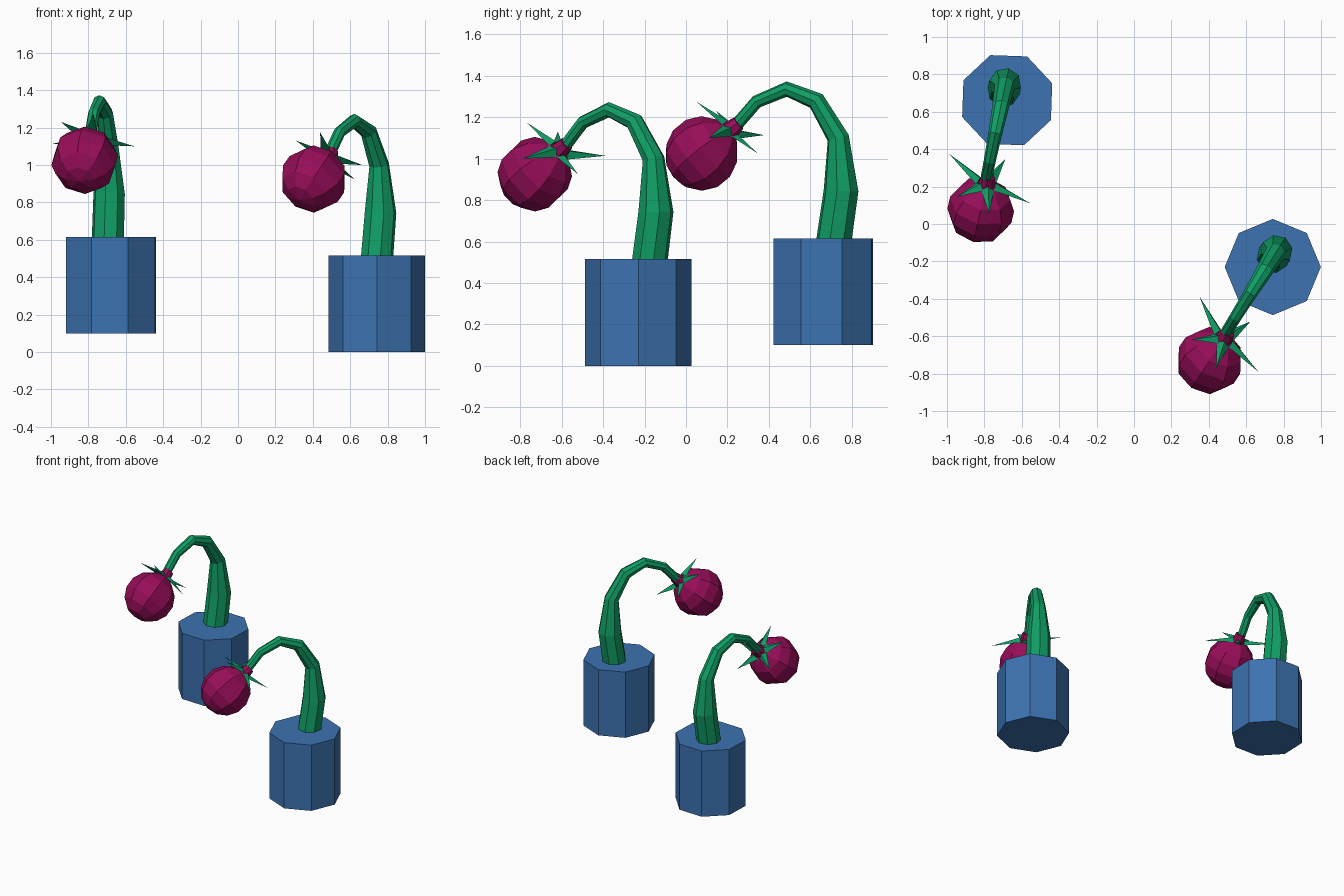
import bpy, bmesh
from math import sin, cos, radians, pi
from mathutils import Vector, Matrix

if "Cube" in bpy.data.objects:
    bpy.data.objects.remove(bpy.data.objects["Cube"])


def material(name, rgb):
    m = bpy.data.materials.new(name)
    m.diffuse_color = (*rgb, 1)
    m.use_nodes = True
    m.node_tree.nodes["Principled BSDF"].inputs["Base Color"].default_value = m.diffuse_color
    return m


BLUE = material("blue", (0.045, 0.17, 0.44))
GREEN = material("green", (0.005, 0.34, 0.13))
CRIMSON = material("crimson", (0.31, 0.004, 0.10))

SIDE = Vector((0.834, -0.552, 0)).normalized()     # normal of the stem's bending plane
AXIS = Vector((0.43, 0.65, 0.62)).normalized()     # bulb centre to neck
AXIS = (AXIS - SIDE * AXIS.dot(SIDE)).normalized()
UP = AXIS.cross(SIDE)
if UP.z < 0:
    UP = -UP
BULB = Vector((-0.338, -0.5, 0.925))


def make(name, bm, mat, placement):
    bmesh.ops.recalc_face_normals(bm, faces=bm.faces)
    mesh = bpy.data.meshes.new(name)
    bm.to_mesh(mesh)
    bm.free()
    mesh.materials.append(mat)
    ob = bpy.data.objects.new(name, mesh)
    ob.matrix_world = placement
    bpy.context.collection.objects.link(ob)


def tube(rings, sides=8):
    """Skin a list of (centre, radius, axis_u, axis_v) rings and cap the ends."""
    bm = bmesh.new()
    loops = []
    for c, r, u, v in rings:
        loops.append([bm.verts.new(c + r * (u * cos(2 * pi * i / sides) + v * sin(2 * pi * i / sides)))
                      for i in range(sides)])
    for a, b in zip(loops, loops[1:]):
        for i in range(sides):
            j = (i + 1) % sides
            bm.faces.new((a[i], a[j], b[j], b[i]))
    bm.faces.new(loops[0])
    bm.faces.new(loops[-1])
    return bm


def plant(label, placement):
    X, Y = Vector((1, 0, 0)), Vector((0, 1, 0))
    # pot
    make("pot_" + label, tube([(Vector((0, 0, z)), 0.257, X, Y) for z in (0, 0.515)]), BLUE, placement)

    # stem: y, z, radius along the bend
    path = [(0.055, 0.505, 0.088), (0.085, 0.745, 0.086), (0.073, 1.0, 0.054), (-0.018, 1.178, 0.045),
            (-0.142, 1.236, 0.037), (-0.268, 1.175, 0.032), (-0.35, 1.066, 0.031)]
    pts = [Vector((0.02 - 0.62 * (0.085 - y), y, z)) for y, z, r in path]
    rings = []
    for i, p in enumerate(pts):
        t = pts[min(i + 1, len(pts) - 1)] - pts[max(i - 1, 0)]
        if i == 0:
            t = Vector((0, 0, 1))
        rings.append((p, path[i][2], SIDE, t.cross(SIDE).normalized()))
    make("stem_" + label, tube(rings), GREEN, placement)

    # bulb with neck
    R = 0.18
    prof = [(R * cos(radians(a)), R * sin(radians(a))) for a in (180, 154, 128, 103, 77, 52, 27)]
    prof[0] = (-R, 0.002)
    prof += [(0.18, 0.046), (0.235, 0.036)]
    make("bulb_" + label, tube([(BULB + AXIS * d, r, SIDE, UP) for d, r in prof]), CRIMSON, placement)

    # sepals: angle, reach, rise along the neck
    bm = bmesh.new()
    c = BULB + AXIS * 0.175

    def around(angle, r, h):
        a = radians(angle)
        return c + r * (SIDE * cos(a) + UP * sin(a)) + AXIS * h

    for ang, reach, rise in ((0, 0.25, -0.055), (76, 0.21, -0.03), (136, 0.195, -0.015),
                             (201, 0.25, 0.08), (290, 0.195, 0.055)):
        base = [around(ang - 36, 0.058, 0), around(ang + 36, 0.058, 0),
                around(ang, 0.045, 0.025)]
        tip = bm.verts.new(around(ang, reach, rise))
        b = [bm.verts.new(p) for p in base]
        bm.faces.new(b)
        for i in range(3):
            bm.faces.new((b[i], b[(i + 1) % 3], tip))
    make("sepals_" + label, bm, GREEN, placement)


plant("right", Matrix.Translation((0.742, -0.23, 0)))
plant("left", Matrix.Translation((-0.678, 0.662, 0.1)) @ Matrix.Rotation(radians(20.5), 4, 'Z'))
